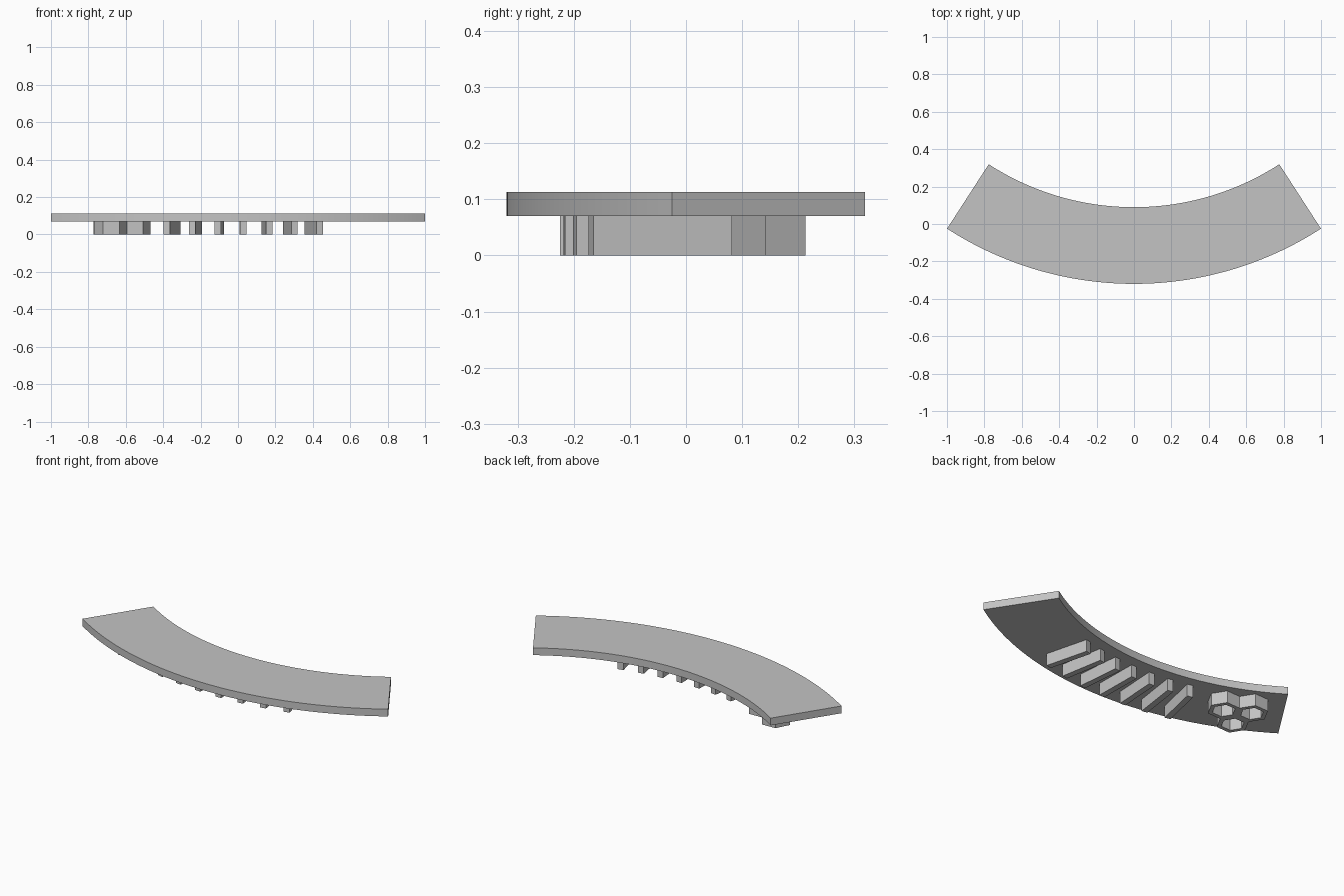
import bpy, bmesh
from math import sin, cos, radians, tau

cube = bpy.data.objects.get("Cube")
if cube:
    bpy.data.objects.remove(cube, do_unlink=True)

grey = bpy.data.materials.new("plain grey")
grey.use_nodes = True
colour = (0.55, 0.55, 0.55, 1)
grey.diffuse_color = colour
grey.node_tree.nodes["Principled BSDF"].inputs["Base Color"].default_value = colour

CENTRE_Y = 1.52          # centre of the curved band
INNER, OUTER = 1.43, 1.84
HALF_ANGLE = 32.9
PLATE_BOTTOM, PLATE_TOP = 0.07, 0.113


def polar(radius, degrees):
    a = radians(degrees)
    return radius * sin(a), CENTRE_Y - radius * cos(a)


def finish(name, bm):
    bmesh.ops.recalc_face_normals(bm, faces=bm.faces)
    mesh = bpy.data.meshes.new(name)
    bm.to_mesh(mesh)
    bm.free()
    mesh.materials.append(grey)
    obj = bpy.data.objects.new(name, mesh)
    bpy.context.collection.objects.link(obj)
    bpy.ops.object.select_all(action="DESELECT")
    bpy.context.view_layer.objects.active = obj
    obj.select_set(True)
    bpy.ops.object.shade_smooth_by_angle(angle=radians(30))
    return obj


def extruded_strip(name, side_a, side_b, z0, z1, closed=False):
    """Solid between two matching outlines, open or closed into a ring."""
    bm = bmesh.new()
    rows = []
    for a, b in zip(side_a, side_b):
        rows.append([bm.verts.new((*p, z)) for p, z in ((a, z0), (b, z0), (b, z1), (a, z1))])
    pairs = list(zip(rows, rows[1:]))
    if closed:
        pairs.append((rows[-1], rows[0]))
    else:
        bm.faces.new(rows[0])
        bm.faces.new(rows[-1])
    for r, s in pairs:
        for i in range(4):
            j = (i + 1) % 4
            bm.faces.new((r[i], r[j], s[j], s[i]))
    return finish(name, bm)


# Curved band
STEPS = 96
angles = [HALF_ANGLE * (2 * i / STEPS - 1) for i in range(STEPS + 1)]
extruded_strip("curved_plate", [polar(INNER, a) for a in angles],
               [polar(OUTER, a) for a in angles], PLATE_BOTTOM, PLATE_TOP)

# Row of plain raised ribs underneath
RIBS = 7
for i in range(RIBS):
    mid = -12.6 + 27.1 * i / (RIBS - 1)
    sides = []
    for r in (1.49, 1.745):
        half = 0.6 * 1.62 / r
        sides.append([polar(r, mid - half), polar(r, mid + half)])
    extruded_strip(f"underside_rib_{i + 1}", *sides, 0, PLATE_BOTTOM + 0.005)


# Three hollow hexagonal cells underneath
def hexagon(cx, cy, radius):
    start = radians(2)
    return [(cx + radius * cos(start + tau * k / 6), cy + radius * sin(start + tau * k / 6))
            for k in range(6)]


for i in range(3):
    a = radians(2 + 120 * i)
    cx, cy = -0.64 + 0.0866 * cos(a), 0.063 + 0.0866 * sin(a)
    extruded_strip(f"hexagon_cell_{i + 1}", hexagon(cx, cy, 0.0866), hexagon(cx, cy, 0.062),
                   0, PLATE_BOTTOM + 0.005, closed=True)
